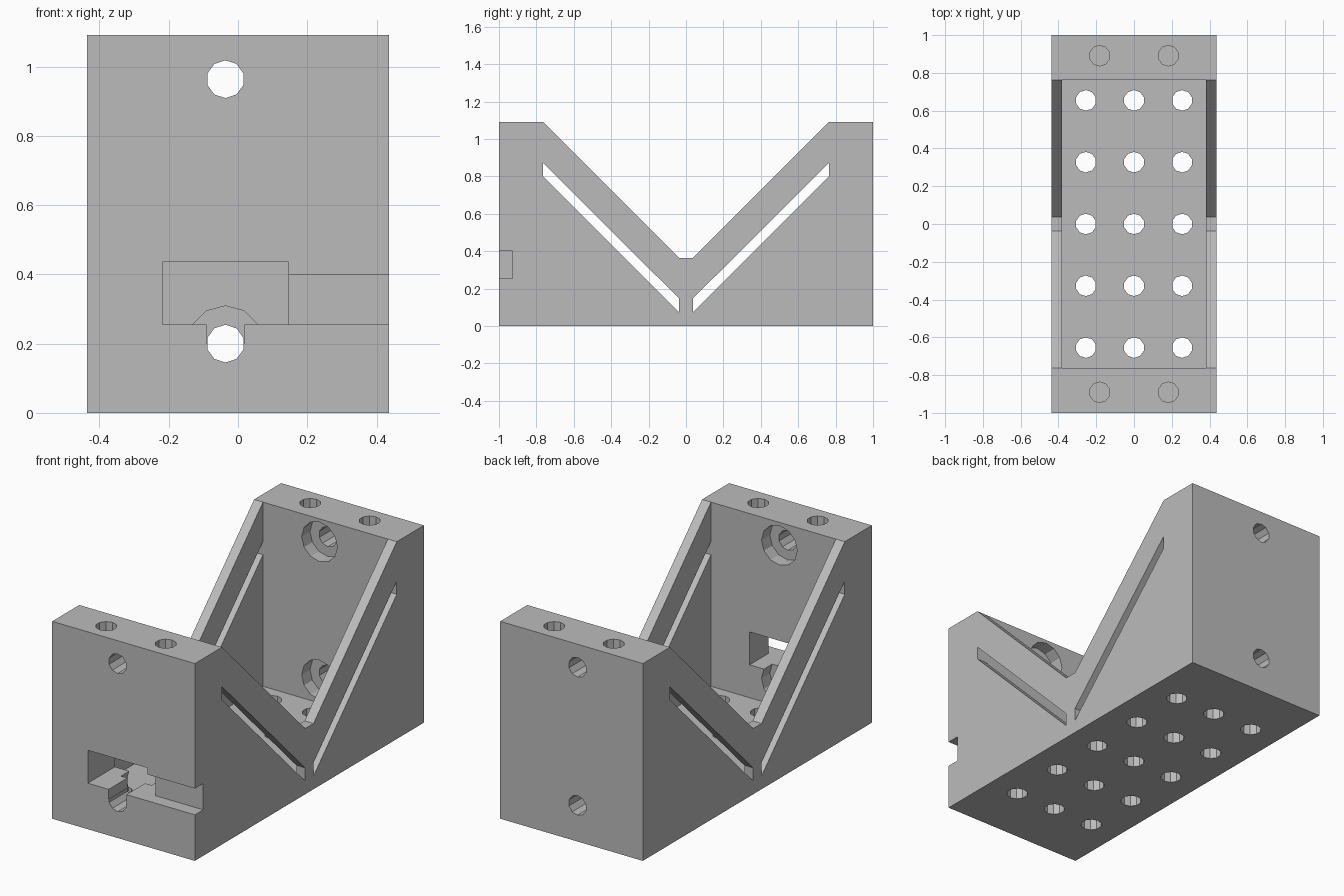
import bpy, bmesh, math
from mathutils import Matrix, Vector

default = bpy.data.objects.get("Cube")
if default:
    bpy.data.objects.remove(default, do_unlink=True)

U = 2 / 55  # one design unit; the part is 55 units long


def new_object(name, bm):
    bmesh.ops.recalc_face_normals(bm, faces=bm.faces)
    bmesh.ops.scale(bm, vec=(U, U, U), verts=bm.verts)
    mesh = bpy.data.meshes.new(name)
    bm.to_mesh(mesh)
    bm.free()
    obj = bpy.data.objects.new(name, mesh)
    bpy.context.collection.objects.link(obj)
    return obj


def prism(name, outline, half_width):
    """Extrude a (y, z) outline along x."""
    bm = bmesh.new()
    face = bm.faces.new([bm.verts.new((-half_width, y, z)) for y, z in outline])
    side = bmesh.ops.extrude_face_region(bm, geom=[face])["geom"]
    moved = [v for v in side if isinstance(v, bmesh.types.BMVert)]
    bmesh.ops.translate(bm, vec=(2 * half_width, 0, 0), verts=moved)
    return new_object(name, bm)


def box(name, low, high):
    low, high = Vector(low), Vector(high)
    bm = bmesh.new()
    bmesh.ops.create_cube(bm, size=1)
    bmesh.ops.scale(bm, vec=high - low, verts=bm.verts)
    bmesh.ops.translate(bm, vec=(low + high) / 2, verts=bm.verts)
    return new_object(name, bm)


def cylinder(name, center, radius, depth, axis="Z", sides=10):
    turn = Matrix.Rotation(math.pi / 2, 4, "X") if axis == "Y" else Matrix()
    bm = bmesh.new()
    bmesh.ops.create_cone(bm, cap_ends=True, segments=sides, radius1=radius,
                          radius2=radius, depth=depth,
                          matrix=Matrix.Translation(center) @ turn)
    return new_object(name, bm)


def cut(cutter):
    """Subtract the cutter from the body, then discard it."""
    cutter.hide_render = True
    mod = body.modifiers.new("cut", "BOOLEAN")
    mod.operation = "DIFFERENCE"
    mod.solver = "EXACT"
    mod.object = cutter
    bpy.context.view_layer.objects.active = body
    bpy.ops.object.modifier_apply(modifier=mod.name)
    bpy.data.objects.remove(cutter, do_unlink=True)


# Body with V-shaped side walls
body = prism("bracket_body", [(-27.5, 0), (27.5, 0), (27.5, 30), (21, 30), (1, 10),
                              (-1, 10), (-21, 30), (-27.5, 30)], 12)

# Open cavity between the end blocks
cut(box("cavity", (-10.5, -21, 2), (10.5, 21, 40)))

# Diagonal slots through both side walls
for s in (-1, 1):
    cut(prism("side_slot", [(s, 2.02), (s * 20.99, 22), (s * 20.99, 24), (s, 4.02)], 14))

# Floor hole grid
for x in (-7, 0, 7):
    for y in (-18, -9, 0, 9, 18):
        cut(cylinder("floor_hole", (x, y, 1), 1.5, 6))

# End block holes: blind from above, counterbored bolt holes lengthwise
for s in (-1, 1):
    for x in (-5, 5):
        cut(cylinder("top_hole", (x, s * 24.5, 27), 1.5, 14))
    for z in (5.5, 26.5):
        cut(cylinder("bolt_hole", (-1, s * 25, z), 1.5, 12, "Y"))
        cut(cylinder("counterbore", (-1, s * 21, z), 3, 4, "Y", 12))

# Front window, bolt access slot and side channel
cut(box("front_window", (-6, -30, 7), (4, -19, 12)))
cut(box("access_slot", (-2.5, -30, 5.5), (0.5, -19, 8)))
cut(box("side_channel", (3, -30, 7), (14, -25.5, 11)))

# Single flat grey
grey = bpy.data.materials.new("plain_grey")
grey.use_nodes = True
color = (0.5, 0.5, 0.5, 1)
grey.diffuse_color = color
grey.node_tree.nodes["Principled BSDF"].inputs["Base Color"].default_value = color
body.data.materials.clear()
body.data.materials.append(grey)
for poly in body.data.polygons:
    poly.use_smooth = False
    poly.material_index = 0
